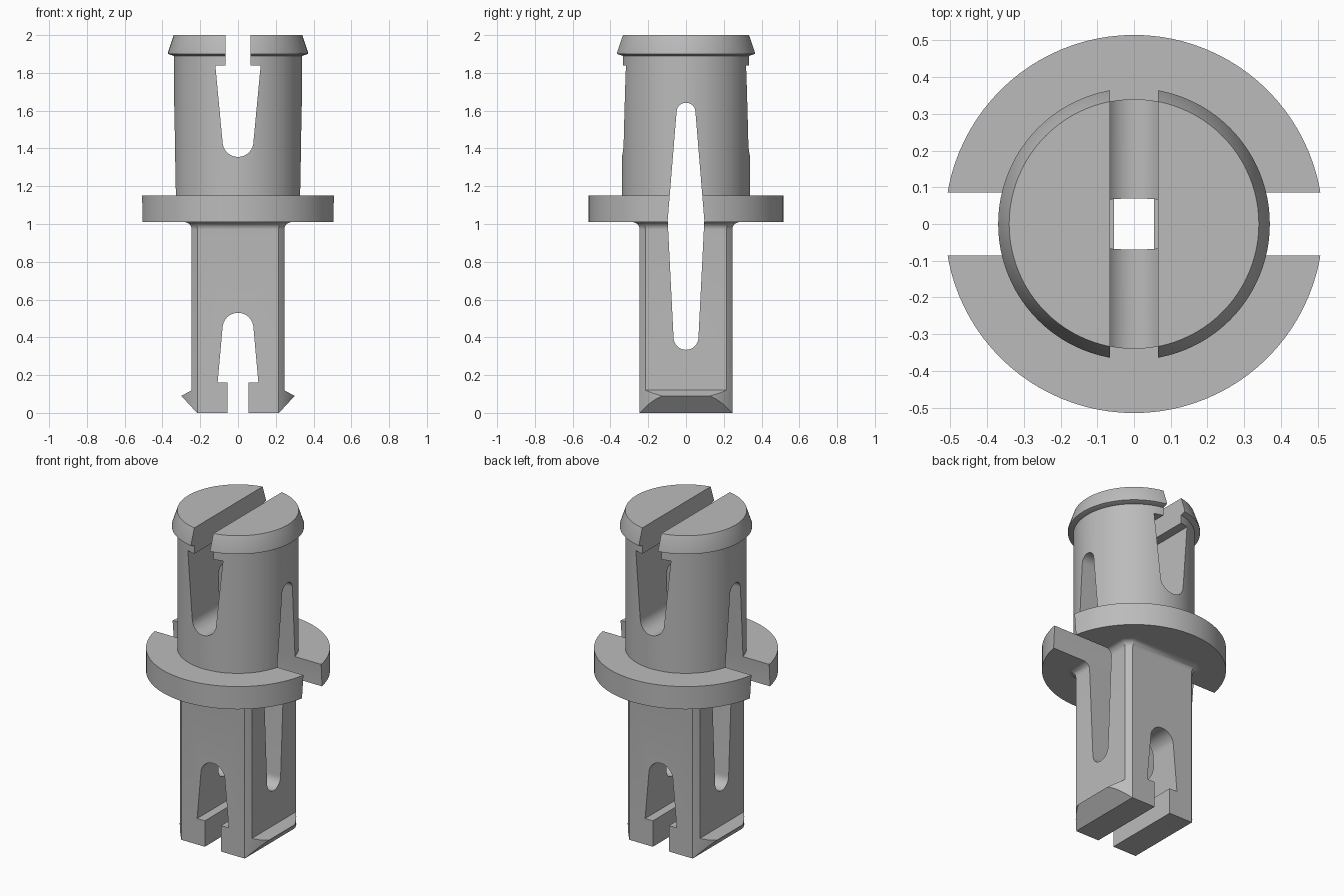
import bpy, bmesh
from math import acos, asin, cos, sin, pi

cube = bpy.data.objects.get("Cube")
if cube:
    bpy.data.objects.remove(cube, do_unlink=True)

grey = bpy.data.materials.new("plain grey")
grey.use_nodes = True
grey.diffuse_color = (0.5, 0.5, 0.5, 1)
grey.node_tree.nodes["Principled BSDF"].inputs["Base Color"].default_value = grey.diffuse_color


def loft(name, rings):
    """Closed solid through a stack of rings with equal point counts."""
    bm = bmesh.new()
    loops = [[bm.verts.new(p) for p in ring] for ring in rings]
    n = len(loops[0])
    for low, high in zip(loops, loops[1:]):
        for i in range(n):
            j = (i + 1) % n
            bm.faces.new((low[i], low[j], high[j], high[i]))
    bm.faces.new(loops[0][::-1])
    bm.faces.new(loops[-1])
    bmesh.ops.recalc_face_normals(bm, faces=bm.faces)
    mesh = bpy.data.meshes.new(name)
    bm.to_mesh(mesh)
    bm.free()
    mesh.materials.append(grey)
    obj = bpy.data.objects.new(name, mesh)
    bpy.context.collection.objects.link(obj)
    return obj


def circle(radius, z, n=96):
    return [(radius * cos(2 * pi * i / n), radius * sin(2 * pi * i / n), z) for i in range(n)]


def trimmed_square(hx, hy, radius, z, steps=8):
    """Rectangle whose corners are trimmed by a circle."""
    a, b = acos(hx / radius), asin(hy / radius)
    arc = [a + (b - a) * i / steps for i in range(steps + 1)]
    quarter = [(radius * cos(t), radius * sin(t)) for t in arc]
    left = [(-x, y) for x, y in quarter[::-1]]
    half = quarter + left
    return [(x, y, z) for x, y in half + [(-x, -y) for x, y in half]]


def round_end(half, z, direction, steps=16):
    """Half circle from +half to -half, bulging up (1) or down (-1)."""
    return [(half * cos(pi * i / steps), z + direction * half * sin(pi * i / steps))
            for i in range(steps + 1)]


def cutter(name, outline, along_x=False):
    """Extrude an upright outline right through the part."""
    rings = [[(d, u, z) if along_x else (u, d, z) for u, z in outline] for d in (-1, 1)]
    obj = loft(name, rings)
    obj.hide_render = True
    return obj


# Square stalk with snap barbs at the foot and a fillet under the flange
SIDE, CORNER, FILLET = 0.245, 0.326, 0.04
rings = []
for i in range(7):
    t = i / 6
    rings.append(trimmed_square(0.217 + 0.083 * t, SIDE, CORNER, 0.09 * t))
for t in (0.5, 1):
    rings.append(trimmed_square(0.3 - 0.055 * t, SIDE, CORNER, 0.09 + 0.03 * t))
for i in range(9):
    a = i / 8 * pi / 2
    d = FILLET * (1 - cos(a))
    rings.append(trimmed_square(SIDE + d, SIDE + d, CORNER + d, 0.97 + FILLET * sin(a)))
stalk = loft("stalk", rings)

# Round parts
flange = loft("flange", [circle(0.515, 1.01), circle(0.515, 1.15)])
barrel = loft("barrel", [circle(0.34, 1.15), circle(0.34, 1.89)])
head = loft("snap_head", [circle(0.34, 1.89), circle(0.37, 1.9), circle(0.37, 1.91),
                          circle(0.34, 2)])

# Slots: two open ones front to back, one long closed one side to side
top_slot = cutter("top_slot_cutter", [(-0.065, 2.2), (-0.065, 1.84), (-0.12, 1.84)]
                  + round_end(0.082, 1.437, -1)[::-1]
                  + [(0.12, 1.84), (0.065, 1.84), (0.065, 2.2)])
foot_slot = cutter("foot_slot_cutter", [(0.055, -0.2), (0.055, 0.16), (0.108, 0.16)]
                   + round_end(0.082, 0.448, 1)
                   + [(-0.108, 0.16), (-0.055, 0.16), (-0.055, -0.2)])
side_slot = cutter("side_slot_cutter", round_end(0.05, 1.592, 1) + [(-0.097, 1.02)]
                   + round_end(0.066, 0.4, -1)[::-1] + [(0.097, 1.02)], along_x=True)

for part, tools in ((stalk, (foot_slot, side_slot)), (flange, (side_slot,)),
                    (barrel, (top_slot, side_slot)), (head, (top_slot,))):
    bpy.ops.object.select_all(action="DESELECT")
    part.select_set(True)
    bpy.context.view_layer.objects.active = part
    for tool in tools:
        mod = part.modifiers.new("slot", "BOOLEAN")
        mod.operation, mod.solver, mod.object = "DIFFERENCE", "EXACT", tool
        bpy.ops.object.modifier_apply(modifier=mod.name)
    bpy.ops.object.shade_smooth_by_angle(angle=pi / 6)

for tool in (top_slot, foot_slot, side_slot):
    bpy.data.objects.remove(tool, do_unlink=True)
